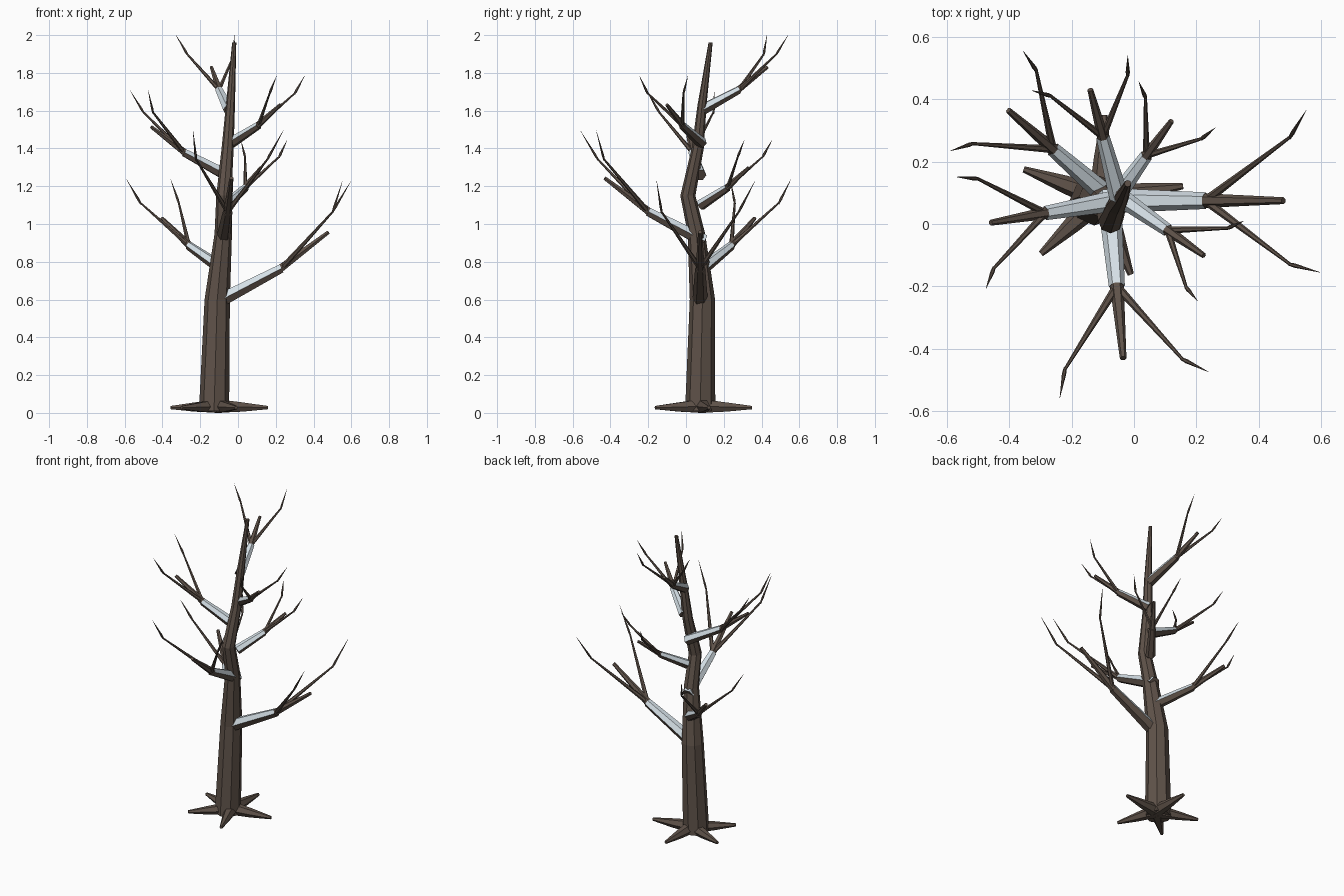
import bpy
import bmesh
from math import radians, cos, sin, pi
from mathutils import Vector

if "Cube" in bpy.data.objects:
    bpy.data.objects.remove(bpy.data.objects["Cube"], do_unlink=True)


def make_material(name, color):
    mat = bpy.data.materials.new(name)
    mat.use_nodes = True
    mat.diffuse_color = color
    mat.node_tree.nodes["Principled BSDF"].inputs["Base Color"].default_value = color
    return mat


BARK = make_material("brown bark", (0.115, 0.085, 0.067, 1))
SNOW = make_material("pale snow", (0.66, 0.74, 0.79, 1))
UP = Vector((0, 0, 1))


def tube(name, points, radii, sides=6, level=False, snowy=False):
    """Faceted tapering tube along a path, with a flat side upward."""
    bm = bmesh.new()
    points = [Vector(p) for p in points]
    rings = []
    for i, (p, r) in enumerate(zip(points, radii)):
        along = (points[min(i + 1, len(points) - 1)] - points[max(i - 1, 0)]).normalized()
        if level:
            side, top = Vector((1, 0, 0)), Vector((0, 1, 0))
        else:
            side = along.cross(UP).normalized()
            top = side.cross(along)
        ring = []
        for k in range(sides):
            a = 2 * pi * k / sides
            ring.append(bm.verts.new(p + (side * cos(a) + top * sin(a)) * r))
        rings.append(ring)
    for low, high in zip(rings, rings[1:]):
        for k in range(sides):
            n = (k + 1) % sides
            bm.faces.new((low[k], low[n], high[n], high[k]))
    bm.faces.new(rings[0][::-1])
    bm.faces.new(rings[-1])
    bmesh.ops.recalc_face_normals(bm, faces=bm.faces)
    bm.normal_update()
    # Snow lies on the upward long faces, not on the end caps
    if snowy:
        for f in bm.faces:
            f.material_index = int(f.normal.z > 0.3 and len(f.verts) == 4)
    mesh = bpy.data.meshes.new(name)
    bm.to_mesh(mesh)
    bm.free()
    mesh.materials.append(BARK)
    if snowy:
        mesh.materials.append(SNOW)
    obj = bpy.data.objects.new(name, mesh)
    bpy.context.collection.objects.link(obj)


def heading(degrees, length, rise=0.0):
    a = radians(degrees)
    return Vector((cos(a) * length, sin(a) * length, rise))


# Crooked trunk
tube("trunk",
     [(-.127, .075, .01), (-.11, .087, .6), (-.078, .055, .95), (-.075, .01, 1.15),
      (-.055, .062, 1.4), (-.04, .085, 1.63), (-.02, .13, 1.96)],
     [.08, .067, .046, .04, .032, .024, .011], sides=8, level=True)

# Roots spread flat on the ground
center = Vector((-.105, .085, .036))
for i, angle in enumerate((8, 88, 160, 223, 291)):
    tube(f"root_{i + 1}",
         [center, center + heading(angle, .13, -.005), center + heading(angle, .265, -.008)],
         [.041, .028, .010])


def limb(name, fork, angle, size):
    """Snowy limb that forks into a stub and two bent twigs."""
    fork = Vector(fork)
    tube(name, [fork - heading(angle, 1.28 * size, .67 * size), fork],
         [.016 + .1 * size, .013 + .055 * size], snowy=True)
    tube(name + "_stub", [fork - heading(angle, .005), fork + heading(angle, size, .77 * size)],
         [.011 + .05 * size, .006 + .02 * size])
    for label, spread in (("left", 37), ("right", -37)):
        bend = fork + heading(angle + spread, 1.36 * size, 1.2 * size)
        tip = bend + heading(angle + spread + 22, .4 * size, .65 * size)
        tube(f"{name}_{label}_twig", [fork, bend], [.007 + .03 * size, .005])
        tube(f"{name}_{label}_twig_tip", [bend - (tip - bend) * .05, bend.lerp(tip, .15), tip],
             [.005, .007, .0005])


# Limbs from lowest to highest: fork position, heading, size
limb("lowest_left_limb", (.23, .075, .765), 0, .25)
limb("low_back_right_limb", (-.26, .24, .885), 139, .19)
limb("front_limb", (-.055, -.2, 1.065), -85, .232)
limb("back_left_limb", (.04, .22, 1.192), 54, .137)
limb("right_limb", (-.285, .035, 1.378), 190, .178)
limb("front_left_limb", (.108, -.02, 1.522), -35, .142)
limb("top_back_limb", (-.1, .28, 1.71), 105, .157)
